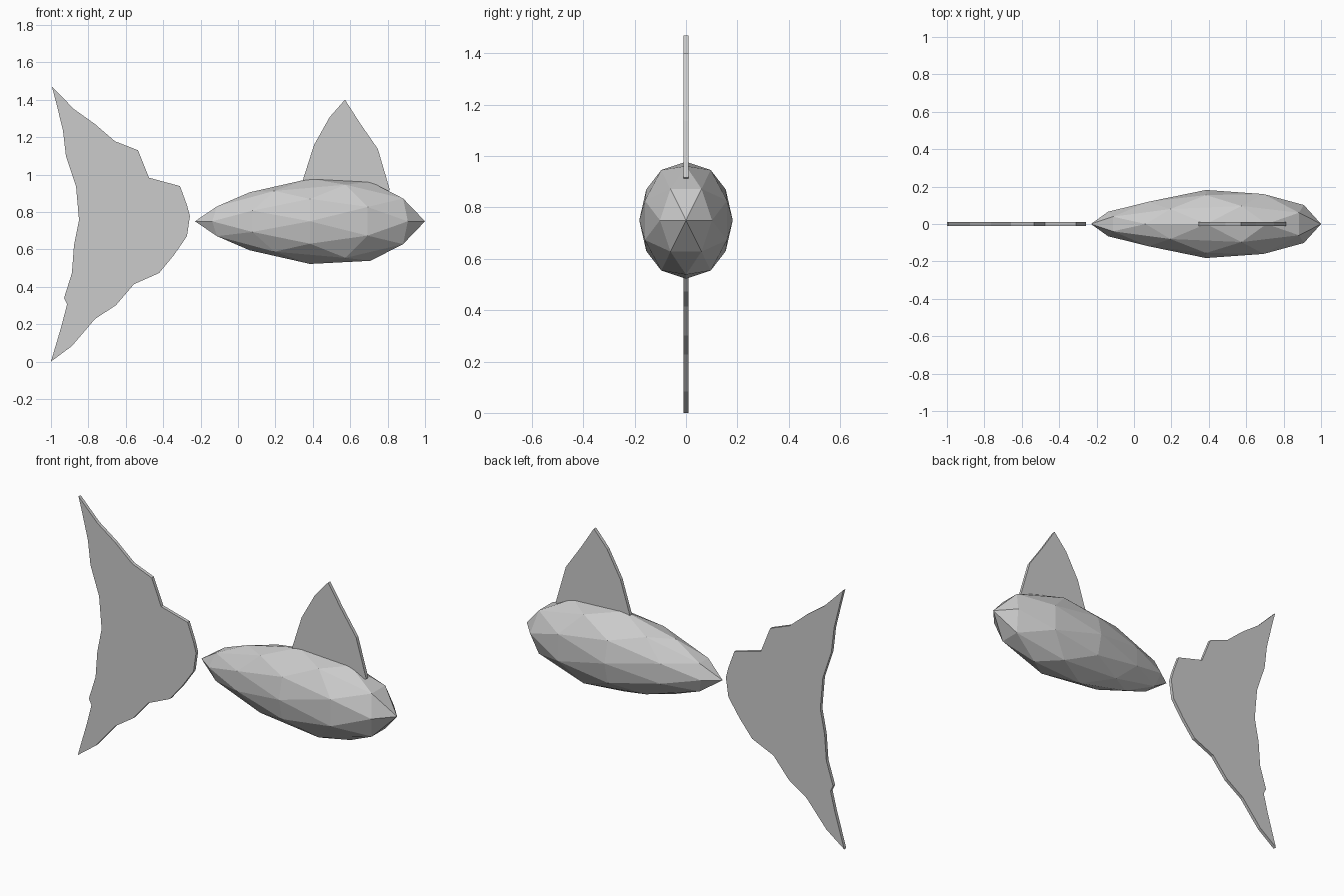
import bpy, bmesh
from mathutils import Vector
from itertools import product

if "Cube" in bpy.data.objects:
    bpy.data.objects.remove(bpy.data.objects["Cube"])


def finish(name, bm):
    bmesh.ops.recalc_face_normals(bm, faces=bm.faces[:])
    mesh = bpy.data.meshes.new(name)
    bm.to_mesh(mesh)
    bm.free()
    obj = bpy.data.objects.new(name, mesh)
    bpy.context.collection.objects.link(obj)
    return obj


def fin(name, outline, thickness=0.019):
    """Flat plate: outline in the xz plane, extruded along y."""
    bm = bmesh.new()
    face = bm.faces.new([bm.verts.new((x, -thickness / 2, z)) for x, z in outline])
    side = bmesh.ops.extrude_face_region(bm, geom=[face], use_keep_orig=True)
    moved = [v for v in side["geom"] if isinstance(v, bmesh.types.BMVert)]
    bmesh.ops.translate(bm, verts=moved, vec=(0, thickness, 0))
    return finish(name, bm)


# Body: 80-face icosphere lying on a two-fold axis, tapered towards the tail
TAPER = [(-1, 0.65), (-0.83, 0.69), (-0.52, 0.80), (0, 1.0), (0.31, 1.06),
         (0.52, 1.09), (0.83, 1.07), (1, 1.0)]


def taper(x):
    for (x0, f0), (x1, f1) in zip(TAPER, TAPER[1:]):
        if x <= x1:
            return f0 + (f1 - f0) * (x - x0) / (x1 - x0)
    return TAPER[-1][1]


points = set()
for a, b, c in [(0, 0.8507, 0.5257), (0.5, 0.809, 0.309), (1, 0, 0)]:
    for p in [(a, b, c), (c, a, b), (b, c, a)]:
        for s in product((1, -1), repeat=3):
            points.add(tuple(u * v + 0.0 for u, v in zip(p, s)))
bm = bmesh.new()
for p in sorted(points):
    bm.verts.new(Vector(p).normalized())
bmesh.ops.convex_hull(bm, input=bm.verts[:])
for v in bm.verts:
    f = taper(v.co.x)
    v.co = (0.385 + 0.615 * v.co.x, 0.182 * f * v.co.y, 0.75 + 0.228 * f * v.co.z)
finish("body", bm)

# Dorsal fin, base sunk into the body
fin("dorsal_fin", [(0.345, 0.965), (0.406, 1.157), (0.49, 1.307), (0.572, 1.4),
                   (0.652, 1.275), (0.748, 1.136), (0.812, 0.917), (0.75, 0.88),
                   (0.39, 0.88)])

# Tail fin, detached just behind the body
fin("tail_fin", [(-0.995, 1.47), (-0.877, 1.35), (-0.765, 1.27), (-0.658, 1.178),
                 (-0.535, 1.13), (-0.476, 0.983), (-0.31, 0.938), (-0.273, 0.837),
                 (-0.257, 0.778), (-0.273, 0.67), (-0.342, 0.57), (-0.422, 0.473),
                 (-0.556, 0.414), (-0.652, 0.302), (-0.765, 0.227), (-0.888, 0.083),
                 (-1.0, 0.0), (-0.941, 0.2), (-0.914, 0.307), (-0.93, 0.34),
                 (-0.888, 0.473), (-0.877, 0.62), (-0.85, 0.756), (-0.866, 0.938),
                 (-0.92, 1.1), (-0.936, 1.237), (-0.973, 1.387)])
